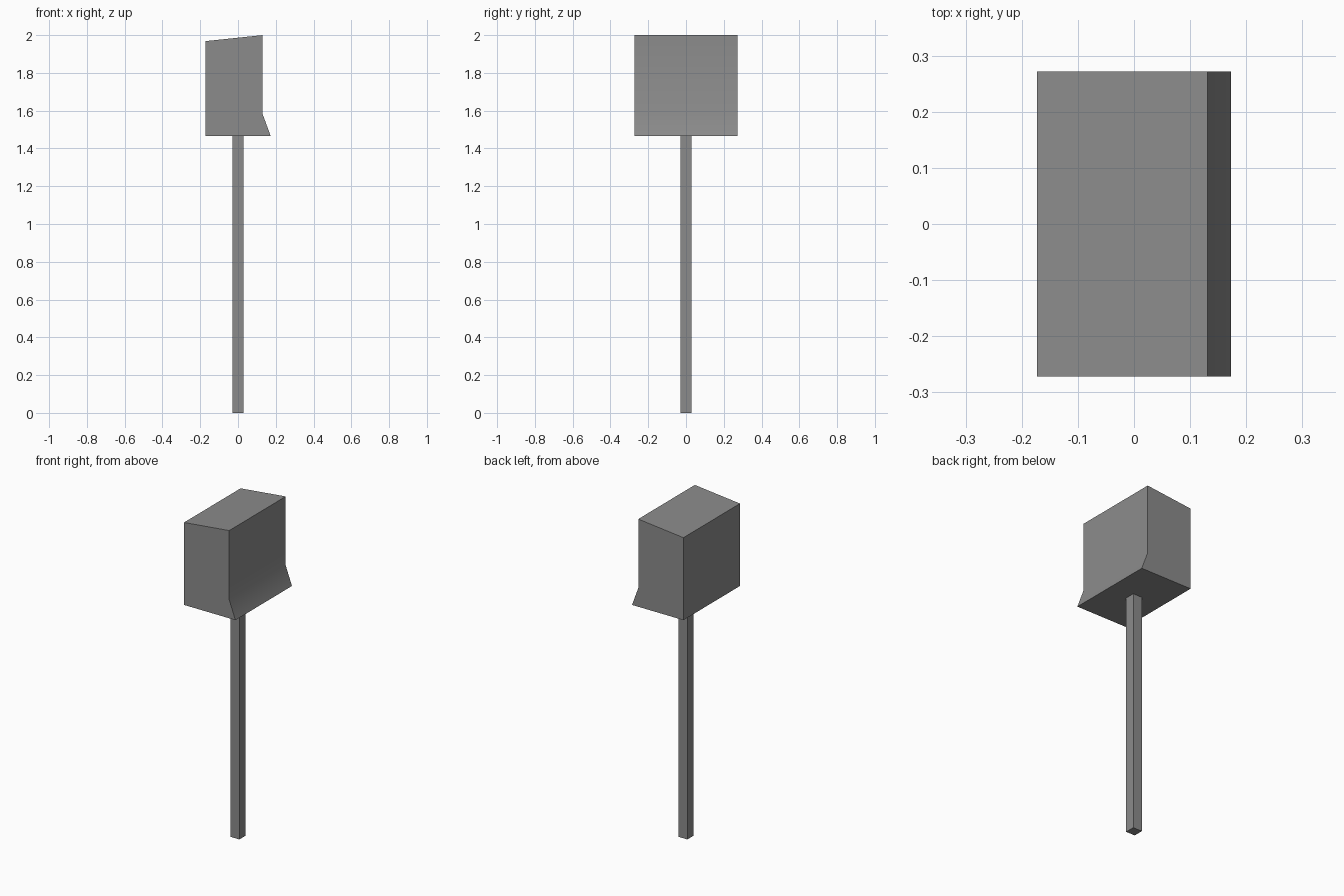
import bpy
import bmesh
from mathutils import Vector
from math import radians

cube = bpy.data.objects.get("Cube")
if cube:
    bpy.data.objects.remove(cube, do_unlink=True)

grey = bpy.data.materials.new("mid grey")
grey.use_nodes = True
colour = (0.26, 0.26, 0.26, 1)
grey.diffuse_color = colour
grey.node_tree.nodes["Principled BSDF"].inputs["Base Color"].default_value = colour


def extrude_profile(name, points, half_depth):
    """Sweep an x-z outline along y, centred on y = 0."""
    bm = bmesh.new()
    face = bm.faces.new([bm.verts.new((x, -half_depth, z)) for x, z in points])
    swept = bmesh.ops.extrude_face_region(bm, geom=[face], use_keep_orig=True)
    verts = [g for g in swept["geom"] if isinstance(g, bmesh.types.BMVert)]
    bmesh.ops.translate(bm, verts=verts, vec=Vector((0, 2 * half_depth, 0)))
    bmesh.ops.recalc_face_normals(bm, faces=bm.faces)
    mesh = bpy.data.meshes.new(name)
    bm.to_mesh(mesh)
    bm.free()
    mesh.materials.append(grey)
    obj = bpy.data.objects.new(name, mesh)
    bpy.context.collection.objects.link(obj)
    return obj


# Square post
base = 1.466
w = 0.03
extrude_profile("post", [(-w, 0), (w, 0), (w, base), (-w, base)], w)

# Box with sloping roof and a flared lip along one side
box = extrude_profile("box", [(-0.173, base), (0.173, base), (0.131, 1.58),
                              (0.131, 2), (-0.173, 1.968)], 0.272)

# Soft shading only across the shallow crease of the lip
bpy.ops.object.select_all(action="DESELECT")
box.select_set(True)
bpy.context.view_layer.objects.active = box
bpy.ops.object.shade_smooth_by_angle(angle=radians(30))
